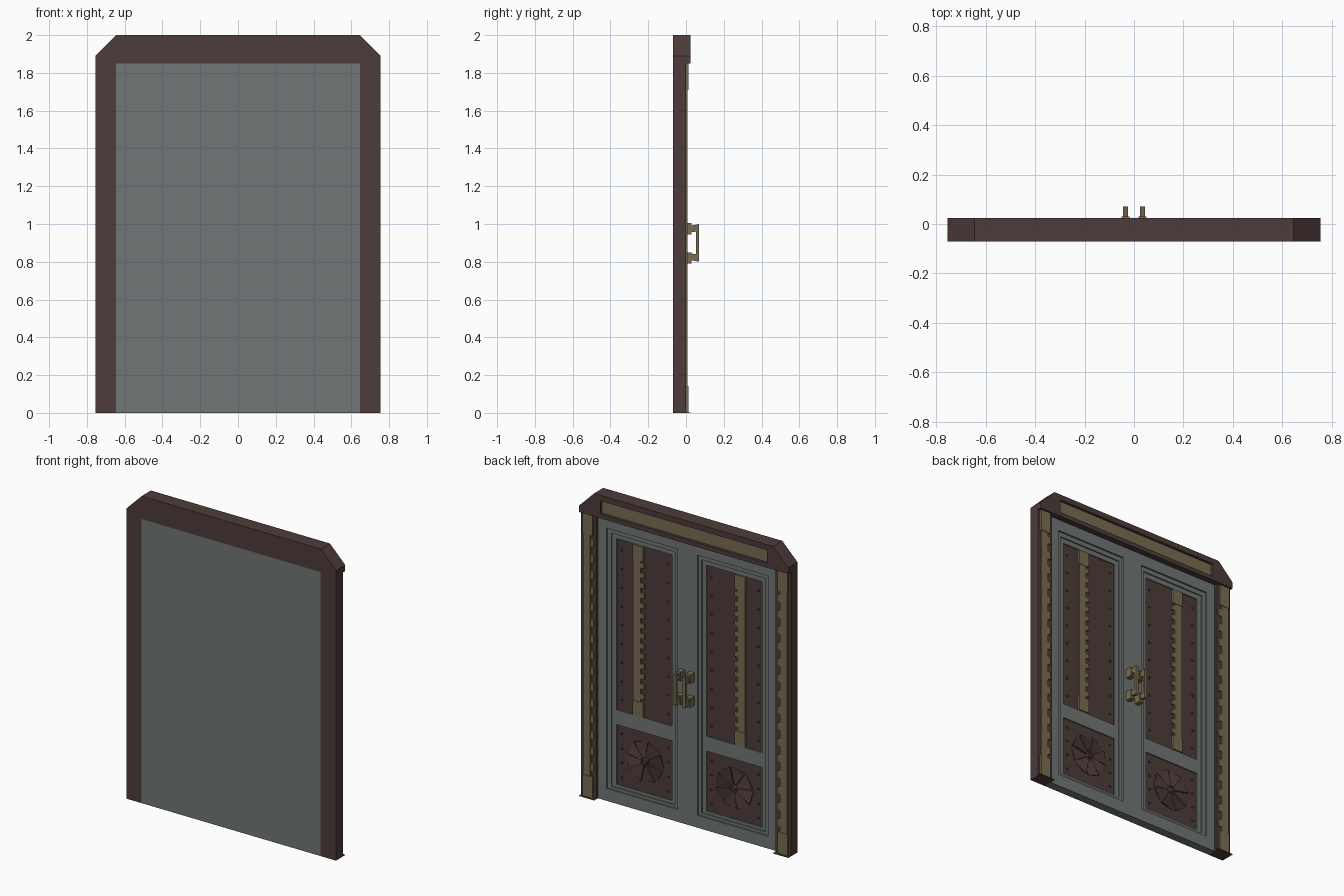
import bpy, bmesh, math
from mathutils import Matrix, Vector

if "Cube" in bpy.data.objects:
    bpy.data.objects.remove(bpy.data.objects["Cube"])


def material(name, rgb):
    m = bpy.data.materials.new(name)
    m.diffuse_color = (*rgb, 1)
    m.use_nodes = True
    m.node_tree.nodes["Principled BSDF"].inputs["Base Color"].default_value = m.diffuse_color
    return m


BROWN = material("dark_wood", (0.075, 0.045, 0.042))
STEEL = material("grey_metal", (0.16, 0.185, 0.18))
BRASS = material("brass", (0.19, 0.15, 0.08))


def finish(name, bm, mat, mirror=True):
    bmesh.ops.recalc_face_normals(bm, faces=bm.faces)
    me = bpy.data.meshes.new(name)
    bm.to_mesh(me)
    bm.free()
    ob = bpy.data.objects.new(name, me)
    bpy.context.collection.objects.link(ob)
    me.materials.append(mat)
    if mirror:
        mod = ob.modifiers.new("mirror", 'MIRROR')
        mod.use_mirror_merge = False
    return ob


def add_box(bm, x0, x1, y0, y1, z0, z1):
    mat = Matrix.Translation(((x0 + x1) / 2, (y0 + y1) / 2, (z0 + z1) / 2)) \
        @ Matrix.Diagonal((x1 - x0, y1 - y0, z1 - z0, 1))
    bmesh.ops.create_cube(bm, size=1, matrix=mat)


def boxes(name, mat, specs, mirror=True):
    bm = bmesh.new()
    for s in specs:
        add_box(bm, *s)
    return finish(name, bm, mat, mirror)


def add_prism(bm, pts, y0, y1):
    a = [bm.verts.new((x, y0, z)) for x, z in pts]
    b = [bm.verts.new((x, y1, z)) for x, z in pts]
    bm.faces.new(a)
    bm.faces.new(b)
    n = len(pts)
    for i in range(n):
        j = (i + 1) % n
        bm.faces.new((a[i], a[j], b[j], b[i]))


def ring(name, mat, outer, inner, y0, y1):
    """Rectangular frame; outer and inner are (x0, x1, z0, z1)."""
    bm = bmesh.new()

    def loop(r, y):
        x0, x1, z0, z1 = r
        return [bm.verts.new((x, y, z)) for x, z in ((x0, z0), (x1, z0), (x1, z1), (x0, z1))]
    loops = [loop(outer, y0), loop(outer, y1), loop(inner, y1), loop(inner, y0)]
    for k in range(4):
        p, q = loops[k], loops[(k + 1) % 4]
        for i in range(4):
            j = (i + 1) % 4
            bm.faces.new((p[i], p[j], q[j], q[i]))
    return finish(name, bm, mat)


def toothed_strip(name, x_in, x_out, x_tooth, y0, y1, z0, z1, cap, n):
    """Vertical strip with plain end caps and teeth on the inner side."""
    step = (z1 - z0 - 2 * cap) / n
    specs = [(x_in, x_out, y0, y1 - 0.003, z0 + cap, z1 - cap),
             (x_tooth + 0.005, x_out + 0.004, y0, y1, z0, z0 + cap),
             (x_tooth + 0.005, x_out + 0.004, y0, y1, z1 - cap, z1)]
    for i in range(n):
        z = z0 + cap + step * (i + 0.3)
        specs.append((x_tooth, x_in, y0, y1 - 0.005, z, z + step * 0.5))
    return boxes(name, BRASS, specs)


# Surround: jambs, thin foot plates, lintel with a sunk brass panel
boxes("jamb", BROWN, [(0.645, 0.755, -0.07, 0.0, 0, 1.85)])
boxes("foot_plate", BROWN, [(0.645, 0.755, 0.0, 0.025, 0, 0.003)])
bm = bmesh.new()
add_prism(bm, [(-0.755, 1.85), (0.755, 1.85), (0.755, 1.89), (0.645, 2.0),
               (-0.645, 2.0), (-0.755, 1.89)], -0.07, 0.025)
lintel = finish("lintel", bm, BROWN, False)
cutter = boxes("lintel_cutter", BROWN, [(-0.6, 0.6, 0.005, 0.05, 1.878, 1.964)], False)
cutter.hide_render = True
cutter.hide_viewport = True
cut = lintel.modifiers.new("recess", 'BOOLEAN')
cut.operation = 'DIFFERENCE'
cut.solver = 'EXACT'
cut.object = cutter
boxes("lintel_panel", BRASS, [(-0.6, 0.6, 0.003, 0.008, 1.878, 1.964)], False)
toothed_strip("jamb_strip", 0.685, 0.735, 0.662, 0.0, 0.012, 0.003, 1.85, 0.14, 15)

# Door leaves: backing slab and stepped mouldings
boxes("door_slab", STEEL, [(-0.645, 0.645, -0.07, -0.045, 0, 1.85)], False)
edge0 = (0.0, 0.645, 0.0, 1.85)
edge1 = (0.072, 0.582, 0.08, 1.776)
edge2 = (0.095, 0.556, 0.097, 1.747)
edge3 = (0.123, 0.524, 0.115, 1.716)
ring("door_frame", STEEL, edge0, edge1, -0.045, -0.014)
ring("door_moulding_outer", STEEL, edge1, edge2, -0.045, -0.025)
ring("door_moulding_inner", STEEL, edge2, edge3, -0.045, -0.034)
boxes("middle_rail", STEEL, [(0.123, 0.524, -0.045, -0.034, 0.505, 0.6)])
boxes("door_panel", BROWN, [(0.123, 0.524, -0.046, -0.042, 0.115, 0.505),
                            (0.123, 0.524, -0.046, -0.042, 0.6, 1.716)])
toothed_strip("panel_strip", 0.35, 0.402, 0.325, -0.043, -0.028, 0.603, 1.713, 0.095, 14)

# Rivets along the panel edges
bm = bmesh.new()
heights = [0.67 + 0.122 * i for i in range(9)] + [0.165 + 0.095 * i for i in range(4)]
for z in heights:
    for x in (0.155, 0.492):
        bmesh.ops.create_cone(bm, cap_ends=True, segments=6, radius1=0.008, radius2=0.004,
                              depth=0.007, matrix=Matrix.Translation((x, -0.0385, z))
                              @ Matrix.Rotation(-math.pi / 2, 4, 'X'))
finish("rivets", bm, BROWN)

# Eight-bladed rosette on each lower panel, blades tilted like a fan
bm = bmesh.new()
cx, cz, y = 0.322, 0.315, -0.043
for i in range(8):
    a0 = math.tau * i / 8 + 0.2
    a1 = a0 + math.tau / 8 * 0.86

    def pt(a, r, yy):
        return bm.verts.new((cx + r * math.cos(a), yy, cz + r * math.sin(a)))
    base = [pt(a0, 0.03, y), pt(a0, 0.135, y), pt(a1, 0.135, y), pt(a1, 0.03, y)]
    top = [pt(a0, 0.03, y + 0.012), pt(a0, 0.135, y + 0.012),
           pt(a1, 0.135, y + 0.003), pt(a1, 0.03, y + 0.003)]
    bm.faces.new(base)
    bm.faces.new(top)
    for k in range(4):
        j = (k + 1) % 4
        bm.faces.new((base[k], base[j], top[j], top[k]))
bmesh.ops.create_cone(bm, cap_ends=True, segments=8, radius1=0.022, radius2=0.015, depth=0.014,
                      matrix=Matrix.Translation((cx, -0.036, cz))
                      @ Matrix.Rotation(-math.pi / 2, 4, 'X'))
finish("rosette", bm, BROWN)

# Pull handles: two mounts, a C-shaped grip
boxes("handle_mount", BRASS, [(0.018, 0.05, -0.014, 0.03, z, z + 0.06) for z in (0.79, 0.945)])
bm = bmesh.new()
verts = [(0.02, 0.81), (0.07, 0.80), (0.07, 1.0), (0.02, 0.99),
         (0.02, 0.955), (0.054, 0.96), (0.054, 0.84), (0.02, 0.845)]
add_prism(bm, verts, 0, 0.02)
# profile drawn in (y, z): swap axes so the extrusion runs along x
for v in bm.verts:
    v.co = Vector((0.024 + v.co.y, v.co.x, v.co.z))
finish("handle_grip", bm, BRASS)
